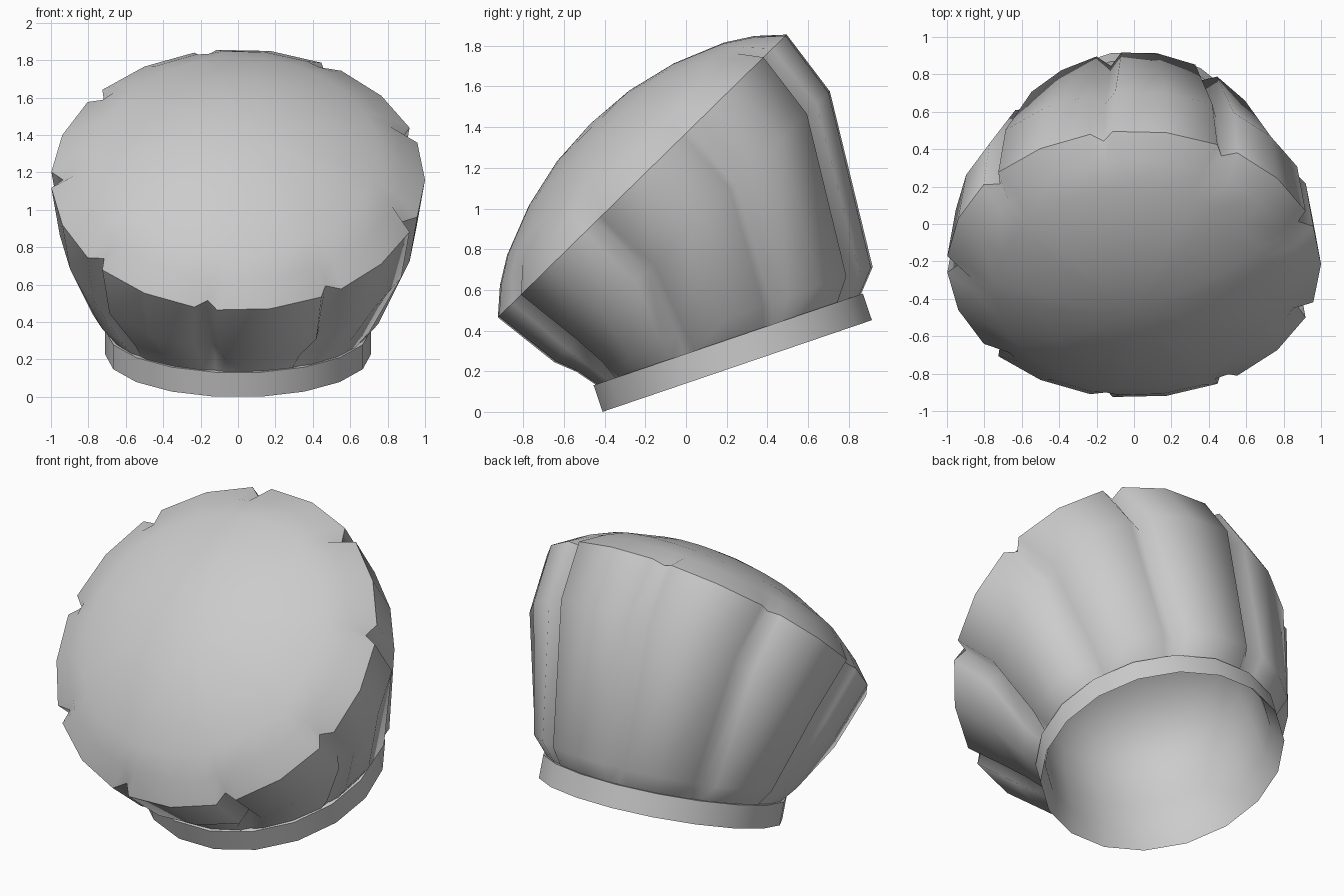
import bpy, bmesh
from math import sin, cos, radians

if "Cube" in bpy.data.objects:
    bpy.data.objects.remove(bpy.data.objects["Cube"])

PLEATS = 9


def ring_points(cy, cz, tilt, polar):
    """Polar points (angle, radius, lift) on a disc leaning back about x."""
    t = radians(tilt)
    out = []
    for a, r, n in polar:
        x, v = r * cos(radians(a)), r * sin(radians(a))
        out.append((x, cy + v * cos(t) - n * sin(t), cz + v * sin(t) + n * cos(t)))
    return out


def loft(name, rings, sharp=(), tip=None):
    bm = bmesh.new()
    vs = [[bm.verts.new(p) for p in ring] for ring in rings]
    n = len(vs[0])
    for lo, hi in zip(vs, vs[1:]):
        for i in range(n):
            j = (i + 1) % n
            bm.faces.new((lo[i], lo[j], hi[j], hi[i]))
    if tip:
        t = bm.verts.new(tip)
        for i in range(n):
            bm.faces.new((vs[-1][i], vs[-1][(i + 1) % n], t))
    for f in bm.faces:
        f.smooth = True
    for k in sharp:
        for i in range(n):
            bm.edges.get((vs[k][i], vs[k][(i + 1) % n])).smooth = False
    me = bpy.data.meshes.new(name)
    bm.to_mesh(me)
    bm.free()
    ob = bpy.data.objects.new(name, me)
    bpy.context.collection.objects.link(ob)
    return ob


def pleated(r, depth, half, lift=0.0):
    """Nine bulges, each split by a narrow inward fold."""
    pts = []
    for k in range(PLEATS):
        a = 20 + 40 * k
        pts += [(a - half, r, lift), (a, r - depth, lift), (a + half, r, lift), (a + 20, r, lift)]
    return pts


def plain(r, n=0.0):
    return [(20 * k, r, n) for k in range(18)]


BASE = (0.252, 0.226, 18.8)
RIM = (-0.215, 1.16, 44.4)

# Puffed crown: pleated wall, sharp rim, shallow domed top
crown_rings = [
    ring_points(*BASE, pleated(0.685, 0.01, 5, 0.13)),
    ring_points(0.19, 0.455, 19.5, pleated(0.775, 0.07, 5)),
    ring_points(0.03, 0.91, 44.5, pleated(0.955, 0.08, 4)),
    ring_points(*RIM, pleated(1.0, 0.065, 3.5)),
]
for r, lift, dip in ((0.88, 0.105, 0.01), (0.75, 0.187, 0), (0.5, 0.287, 0), (0.25, 0.345, 0)):
    crown_rings.append(ring_points(*RIM, pleated(r, dip, 5, lift)))
loft("crown", crown_rings, sharp=(3,), tip=ring_points(*RIM, [(0, 0, 0.362)])[0])

# Head band
loft("head_band", [ring_points(*BASE, plain(r, n)) for r, n in
                   ((0.71, 0), (0.71, 0.138), (0.67, 0.138))], sharp=(0, 1))

# Smooth inner lining, closed by a rounded ceiling
lining = [(0.71, 0), (0.655, 0.13), (0.645, 0.3), (0.635, 0.45), (0.6, 0.6), (0.52, 0.74),
          (0.38, 0.85), (0.2, 0.92)]
ob = loft("lining", [ring_points(*BASE, plain(r, n)) for r, n in lining],
          tip=ring_points(*BASE, [(0, 0, 0.94)])[0])
ob.data.flip_normals()
